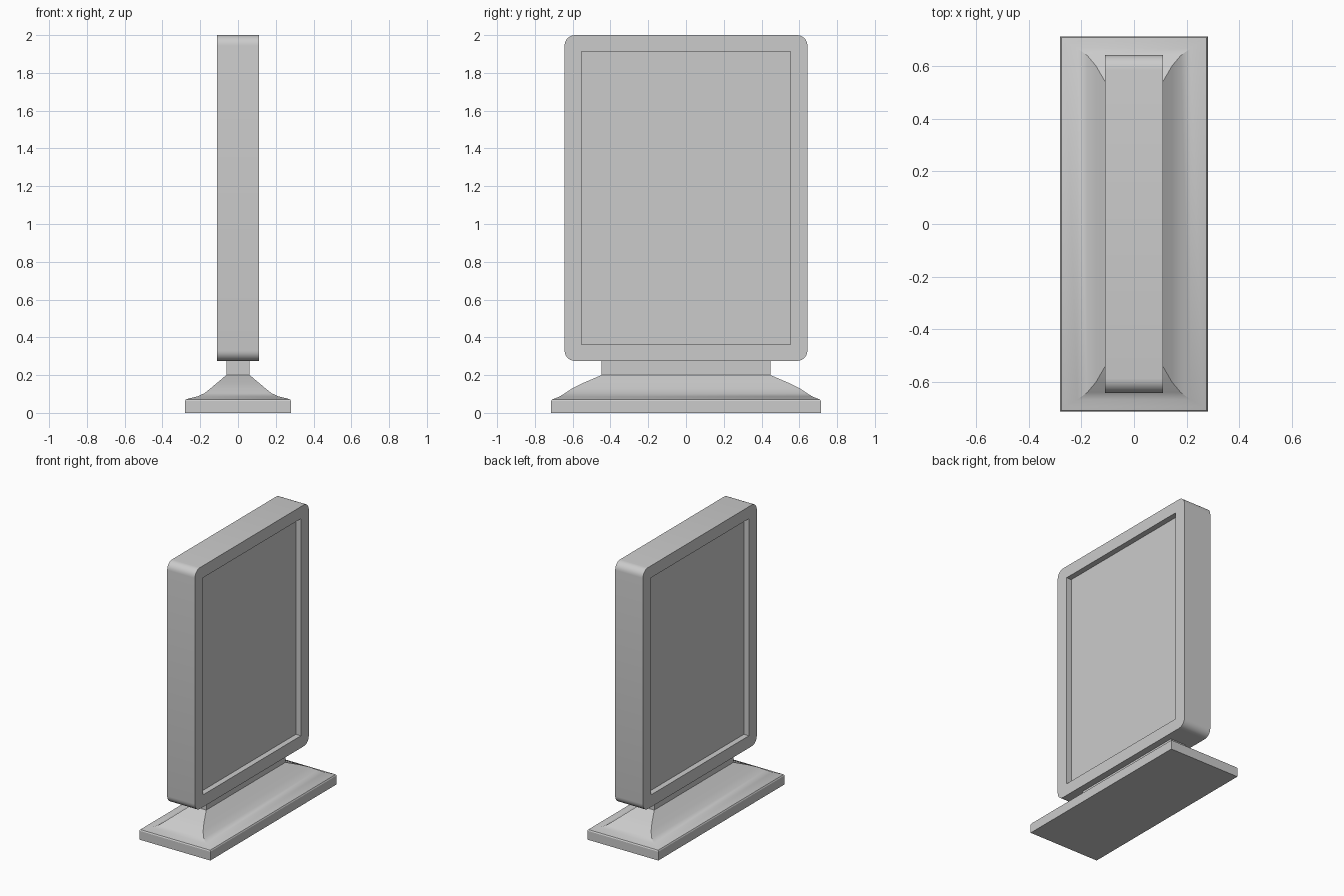
import bpy, bmesh, math
from mathutils import Matrix

if "Cube" in bpy.data.objects:
    bpy.data.objects.remove(bpy.data.objects["Cube"])


def make_object(name, bm):
    bmesh.ops.recalc_face_normals(bm, faces=bm.faces[:])
    mesh = bpy.data.meshes.new(name)
    bm.to_mesh(mesh)
    bm.free()
    obj = bpy.data.objects.new(name, mesh)
    bpy.context.collection.objects.link(obj)
    return obj


def activate(obj):
    bpy.ops.object.select_all(action='DESELECT')
    obj.select_set(True)
    bpy.context.view_layer.objects.active = obj


def smooth(obj, degrees=30):
    activate(obj)
    bpy.ops.object.shade_smooth_by_angle(angle=math.radians(degrees))


def add_box(bm, center, size):
    matrix = Matrix.Translation(center) @ Matrix.Diagonal((*size, 1))
    bmesh.ops.create_cube(bm, size=1, matrix=matrix)


# Flared pedestal and neck: rectangular rings (half x, half y, z)
rings = [
    (0.281, 0.714, 0.0), (0.281, 0.714, 0.063), (0.276, 0.709, 0.071),
    (0.262, 0.695, 0.076), (0.215, 0.668, 0.087), (0.178, 0.641, 0.104),
    (0.145, 0.602, 0.130), (0.112, 0.545, 0.158), (0.062, 0.447, 0.20),
    (0.062, 0.447, 0.28),
]
bm = bmesh.new()
loops = [[bm.verts.new((sx * hx, sy * hy, z))
          for sx, sy in ((-1, -1), (1, -1), (1, 1), (-1, 1))]
         for hx, hy, z in rings]
for lower, upper in zip(loops, loops[1:]):
    for i in range(4):
        j = (i + 1) % 4
        bm.faces.new((lower[i], lower[j], upper[j], upper[i]))
bm.faces.new(loops[0][::-1])
bm.faces.new(loops[-1])
smooth(make_object("pedestal_base", bm))

# Display panel with rounded corners
bm = bmesh.new()
add_box(bm, (0, 0, 1.1375), (0.22, 1.286, 1.725))
corners = [e for e in bm.edges
           if abs(e.verts[0].co.x - e.verts[1].co.x) > 0.1]
bmesh.ops.bevel(bm, geom=corners, offset=0.055, segments=6,
                profile=0.5, affect='EDGES')
panel = make_object("display_panel", bm)

# Recessed screens on both broad sides
bm = bmesh.new()
for side in (-1, 1):
    add_box(bm, (side * 0.12, 0, 1.138), (0.10, 1.106, 1.552))
cutter = make_object("screen_cutter", bm)
cutter.hide_render = True
cut = panel.modifiers.new("screen_recess", 'BOOLEAN')
cut.operation = 'DIFFERENCE'
cut.solver = 'EXACT'
cut.object = cutter
activate(panel)
bpy.ops.object.modifier_apply(modifier=cut.name)
bpy.data.objects.remove(cutter)
smooth(panel)
